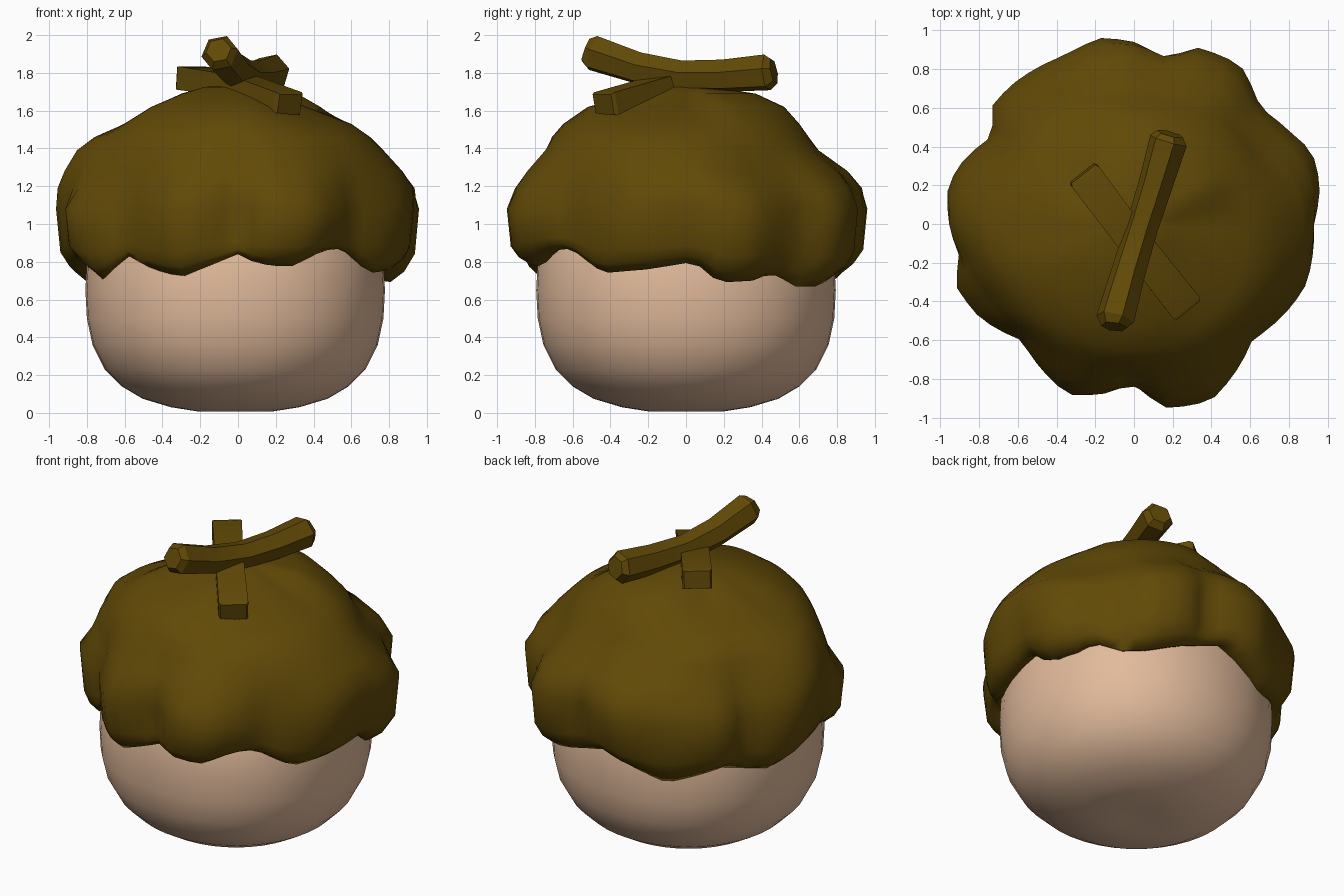
import bpy, bmesh, math
from mathutils import Vector

if "Cube" in bpy.data.objects:
    bpy.data.objects.remove(bpy.data.objects["Cube"])


def material(name, rgb):
    m = bpy.data.materials.new(name)
    m.diffuse_color = (*rgb, 1)
    m.use_nodes = True
    m.node_tree.nodes["Principled BSDF"].inputs["Base Color"].default_value = m.diffuse_color
    return m


BROWN = material("cap_brown", (0.12, 0.067, 0.002))
TAN = material("nut_tan", (0.76, 0.495, 0.33))


def skin(name, rings, mat, sharp):
    """Join equal-length closed rings into a capped surface."""
    bm = bmesh.new()
    rows = [[bm.verts.new(p) for p in ring] for ring in rings]
    n = len(rows[0])
    for a, b in zip(rows, rows[1:]):
        for i in range(n):
            j = (i + 1) % n
            bm.faces.new((a[i], a[j], b[j], b[i]))
    bm.faces.new(rows[0][::-1])
    bm.faces.new(rows[-1])
    bmesh.ops.recalc_face_normals(bm, faces=bm.faces)
    me = bpy.data.meshes.new(name)
    bm.to_mesh(me)
    bm.free()
    me.materials.append(mat)
    ob = bpy.data.objects.new(name, me)
    bpy.context.collection.objects.link(ob)
    bpy.ops.object.select_all(action='DESELECT')
    ob.select_set(True)
    bpy.context.view_layer.objects.active = ob
    bpy.ops.object.shade_smooth_by_angle(angle=math.radians(sharp))
    return ob


def around(table, a, ease=False):
    """Interpolate a periodic (degrees, value) table."""
    t = sorted(table)
    t = [(t[-1][0] - 360, t[-1][1])] + t + [(t[0][0] + 360, t[0][1])]
    for (a0, v0), (a1, v1) in zip(t, t[1:]):
        if a0 <= a <= a1:
            k = (a - a0) / max(a1 - a0, 1e-6)
            if ease:
                k = k * k * (3 - 2 * k)
            return v0 + (v1 - v0) * k


# Nut body: lathe, very slightly squared off in plan
body = [(0.08, 0.02), (0.2, 0.008), (0.34, 0.03), (0.49, 0.075), (0.60, 0.14),
        (0.69, 0.23), (0.755, 0.36), (0.785, 0.5), (0.793, 0.65), (0.785, 0.8),
        (0.74, 0.98), (0.62, 1.16), (0.42, 1.3), (0.2, 1.37), (0.03, 1.39)]
N = 40


def body_ring(r, z):
    bulge = 0.025 * min(1, z / 0.4)
    ring = []
    for k in range(N):
        a = k * math.tau / N
        q = r * (1 + bulge * (1 - math.cos(4 * a)) / 2)
        ring.append((q * math.cos(a) - 0.015, q * math.sin(a), z))
    return ring


skin("nut_body", [body_ring(r, z) for r, z in body], TAN, 60)

# Cap: lobed outline seen from above, and height of its wavy rim by angle
outline = [(.96, .2), (.92, .37), (.8, .48), (.65, .6), (.55, .82), (.33, .91), (.16, .85),
           (0, .94), (-.17, .96), (-.36, .87), (-.63, .72), (-.74, .6), (-.72, .46),
           (-.88, .33), (-.96, .2), (-.96, .03), (-.9, -.17), (-.92, -.32), (-.8, -.48),
           (-.58, -.6), (-.34, -.88), (-.17, -.88), (-.01, -.82), (.17, -.95), (.4, -.91),
           (.54, -.74), (.61, -.6), (.8, -.44), (.89, -.31), (.93, 0)]
lobes = [(math.degrees(math.atan2(y, x)), math.hypot(x, y)) for x, y in outline]
rim = [(-170, .80), (-160, .79), (-151, .70), (-135, .83), (-123, .76), (-111, .72),
       (-97, .80), (-90, .84), (-83, .79), (-71, .77), (-57, .86), (-48, .87), (-32, .74),
       (-14, .76), (3, .80), (12, .69), (25, .70), (33, .74), (45, .67), (56, .67),
       (75, .75), (90, .81), (104, .73), (117, .66), (140, .75), (162, .68), (177, .77)]

# Uneven crown: radius in each direction at these heights
levels = [1.19, 1.28, 1.39, 1.46, 1.53, 1.62, 1.69]
lobe_mix = [.6, .35, .12, 0, 0, 0, 0]
crown = {0: (.93, .87, .77, .70, .60, .36, .19),
         30: (.87, .78, .71, .67, .60, .49, .36),
         90: (.92, .85, .70, .65, .60, .52, .37),
         145: (.87, .82, .76, .72, .59, .37, .26),
         180: (.94, .91, .85, .76, .60, .43, .30),
         -150: (.85, .82, .77, .72, .65, .51, .32),
         -90: (.90, .84, .75, .71, .65, .52, .26),
         -35: (.88, .85, .78, .72, .61, .36, .19)}

SEG = 72
angles = [-180 + 360 * k / SEG for k in range(SEG)]


def cap_ring(f):
    ring = []
    for a in angles:
        r, z = f(around(lobes, a), around(rim, a), a)
        ring.append((r * math.cos(math.radians(a)), r * math.sin(math.radians(a)), z))
    return ring


rings = [cap_ring(lambda R, E, a: (0.70, E + 0.06)),
         cap_ring(lambda R, E, a: (0.815 + 0.15 * (R - 0.85), E)),
         cap_ring(lambda R, E, a: (0.45 * 0.82 + 0.55 * R, 0.82 * E + 0.18)),
         cap_ring(lambda R, E, a: (0.08 * 0.82 + 0.91 * R, 0.55 * E + 0.45)),
         cap_ring(lambda R, E, a: (R, 1.08))]
for i, z in enumerate(levels):
    table = [(a, c[i]) for a, c in crown.items()]
    m = lobe_mix[i]
    rings.append(cap_ring(lambda R, E, a: (
        around(table, a, True) + m * (R - 0.93), z)))
for r, z in ((.14, 1.725), (.03, 1.735)):
    rings.append([(x - 0.04, y, z) for x, y, z in cap_ring(lambda R, E, a: (r, z))])
skin("lobed_cap", rings, BROWN, 75)


# Twigs: swept polygons through (x, y, z, scale) stations
def twig(name, path, section, sharp):
    pts = [Vector(p[:3]) for p in path]
    out = []
    for i, p in enumerate(pts):
        t = (pts[min(i + 1, len(pts) - 1)] - pts[max(i - 1, 0)]).normalized()
        side = t.cross(Vector((0, 0, 1))).normalized()
        up = side.cross(t)
        out.append([p + (side * u + up * v) * path[i][3] for u, v in section])
    skin(name, out, BROWN, sharp)


hexagon = [(0.1 * math.cos(k * math.pi / 3 + 0.2), 0.1 * math.sin(k * math.pi / 3 + 0.2))
           for k in range(6)]
twig("long_twig", [(-.103, -.53, 1.92, .68), (-.097, -.49, 1.905, 1), (-.03, -.25, 1.825, .9),
                   (.04, -.02, 1.785, .85), (.11, .2, 1.785, .9), (.178, .43, 1.803, 1),
                   (.188, .465, 1.81, .7)], hexagon, 25)
plank = [(-.088, -.062), (.088, -.062), (.088, .062), (-.088, .062)]
twig("short_twig", [(-.265, .262, 1.775, .88), (-.253, .247, 1.773, 1), (0, -.09, 1.735, .95),
                    (.262, -.422, 1.637, 1), (.274, -.437, 1.633, .88)], plank, 25)
